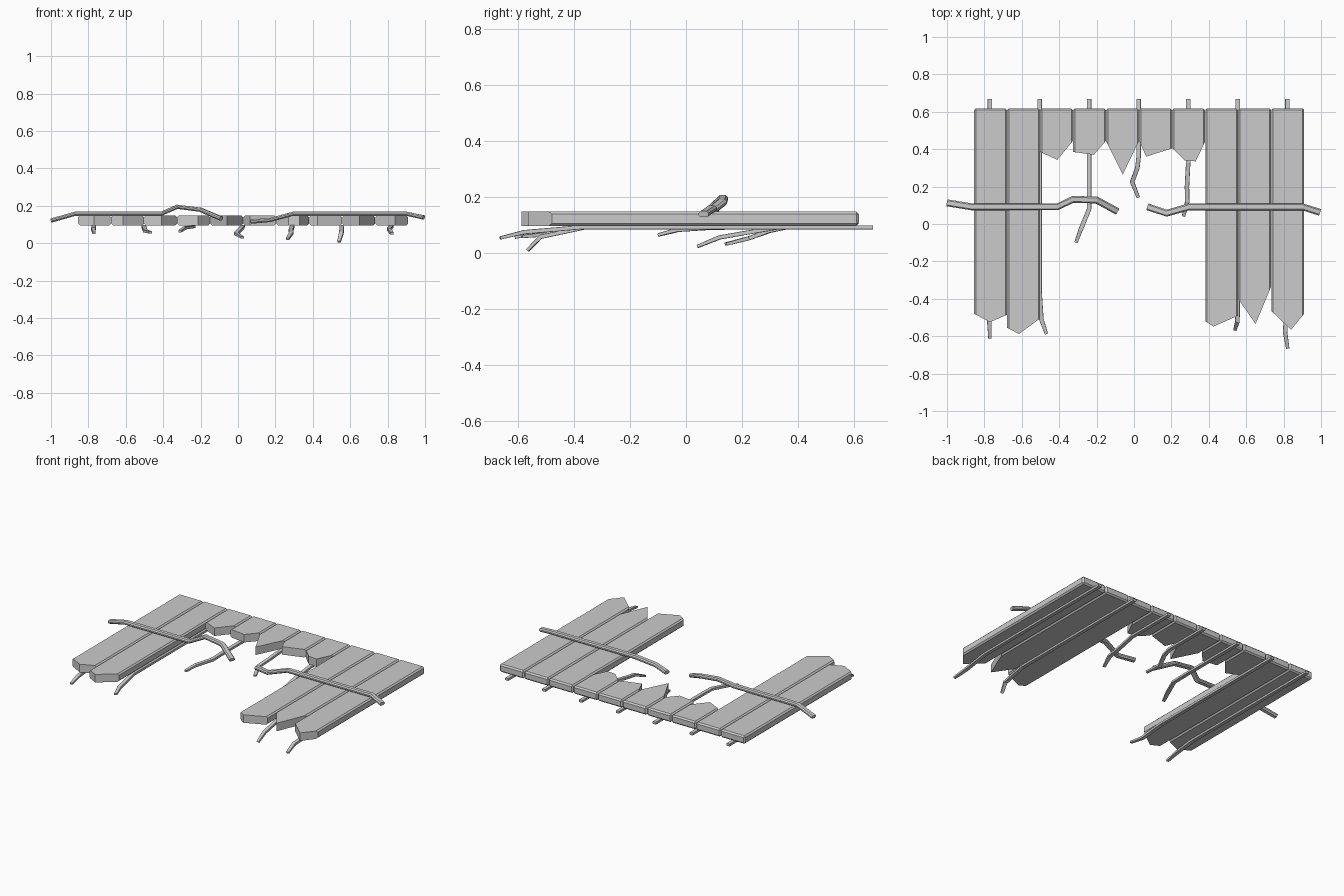
import bpy, bmesh
from mathutils import Vector

def finish(name, bm):
    bmesh.ops.recalc_face_normals(bm, faces=bm.faces[:])
    me = bpy.data.meshes.new(name)
    bm.to_mesh(me)
    bm.free()
    ob = bpy.data.objects.new(name, me)
    bpy.context.collection.objects.link(ob)
    return ob

def sweep(name, path, w, h, c, tip=1.0):
    """Flat bar with chamfered corners along a bent path."""
    pts = [Vector(p) for p in path]
    a, b = w / 2, h / 2
    prof = [(a, -b + c), (a, b - c), (a - c, b), (-a + c, b),
            (-a, b - c), (-a, -b + c), (-a + c, -b), (a - c, -b)]
    bm = bmesh.new()
    rings = []
    for i, p in enumerate(pts):
        t = (pts[min(i + 1, len(pts) - 1)] - pts[max(i - 1, 0)]).normalized()
        side = t.cross(Vector((0, 0, 1))).normalized()
        up = side.cross(t)
        s = tip if i == len(pts) - 1 else 1.0
        rings.append([bm.verts.new(p + side * u * s + up * v * s) for u, v in prof])
    for r0, r1 in zip(rings, rings[1:]):
        for k in range(8):
            bm.faces.new((r0[k], r0[(k + 1) % 8], r1[(k + 1) % 8], r1[k]))
    bm.faces.new(rings[0])
    bm.faces.new(rings[-1])
    return finish(name, bm)

# Planks: square at the back, broken at the front
X0, PW, BACK, ZB, ZT = -0.855, 0.1765, 0.618, 0.096, 0.148
# left y, broken points (x, y), right y
ends = [
    (-0.48, [(-0.77, -0.525)], -0.485),
    (-0.555, [(-0.615, -0.588)], -0.505),
    (0.385, [(-0.41, 0.343)], 0.445),
    (0.385, [(-0.215, 0.37)], 0.445),
    (0.44, [(-0.06, 0.265)], 0.445),
    (0.445, [(0.065, 0.36)], 0.405),
    (0.405, [(0.27, 0.34), (0.33, 0.335)], 0.44),
    (-0.52, [(0.425, -0.548)], -0.49),
    (-0.40, [(0.65, -0.535)], -0.335),
    (-0.465, [(0.84, -0.565)], -0.48),
]
for i, (yl, mid, yr) in enumerate(ends):
    xl, xr = X0 + i * PW + 0.0005, X0 + (i + 1) * PW - 0.0005
    outline = [(xr, BACK), (xl, BACK), (xl, yl)] + mid + [(xr, yr)]
    bm = bmesh.new()
    low = [bm.verts.new((x, y, ZB)) for x, y in outline]
    top = [bm.verts.new((x, y, ZT)) for x, y in outline]
    bm.faces.new(low[::-1])
    bm.faces.new(top)
    n = len(outline)
    for k in range(n):
        j = (k + 1) % n
        bm.faces.new((low[k], low[j], top[j], top[k]))
    # chamfer the long and back edges only; broken ends stay sharp
    edges = [e for e in bm.edges if max(v.co.y for v in e.verts) > BACK - 0.001]
    bmesh.ops.bevel(bm, geom=edges, offset=0.009, segments=1, affect='EDGES')
    finish(f"plank_{i + 1}", bm)

# Thin bars below the planks, with bent broken tips
ZS = 0.091
tails = [
    (-0.77, [(-0.77, -0.38, ZS), (-0.773, -0.53, 0.076), (-0.77, -0.612, 0.055)]),
    (-0.505, [(-0.505, -0.36, ZS), (-0.495, -0.51, 0.065), (-0.468, -0.588, 0.058)]),
    (-0.24, [(-0.24, 0.20, ZS), (-0.24, 0.08, 0.089), (-0.285, -0.03, 0.082), (-0.31, -0.098, 0.064)]),
    (0.025, [(0.025, 0.36, ZS), (0.018, 0.30, 0.079), (-0.01, 0.225, 0.052), (0.023, 0.142, 0.031)]),
    (0.29, [(0.29, 0.33, ZS), (0.283, 0.20, 0.069), (0.285, 0.12, 0.055), (0.265, 0.042, 0.023)]),
    (0.555, [(0.555, -0.36, ZS), (0.553, -0.52, 0.057), (0.54, -0.566, 0.009)]),
    (0.82, [(0.82, -0.38, ZS), (0.808, -0.58, 0.074), (0.822, -0.665, 0.053)]),
]
for i, (x, tail) in enumerate(tails):
    sweep(f"under_bar_{i + 1}", [(x, 0.668, ZS)] + tail, 0.024, 0.015, 0.001, 0.75)

# Bent rails lying across the planks
sweep("left_cross_rail", [(-0.998, 0.113, 0.122), (-0.87, 0.092, 0.158), (-0.41, 0.092, 0.158),
      (-0.325, 0.132, 0.195), (-0.2, 0.128, 0.179), (-0.09, 0.068, 0.132)], 0.037, 0.022, 0.007)
sweep("right_cross_rail", [(0.072, 0.092, 0.116), (0.175, 0.058, 0.125), (0.295, 0.092, 0.158),
      (0.9, 0.092, 0.158), (0.993, 0.063, 0.138)], 0.037, 0.022, 0.007)
